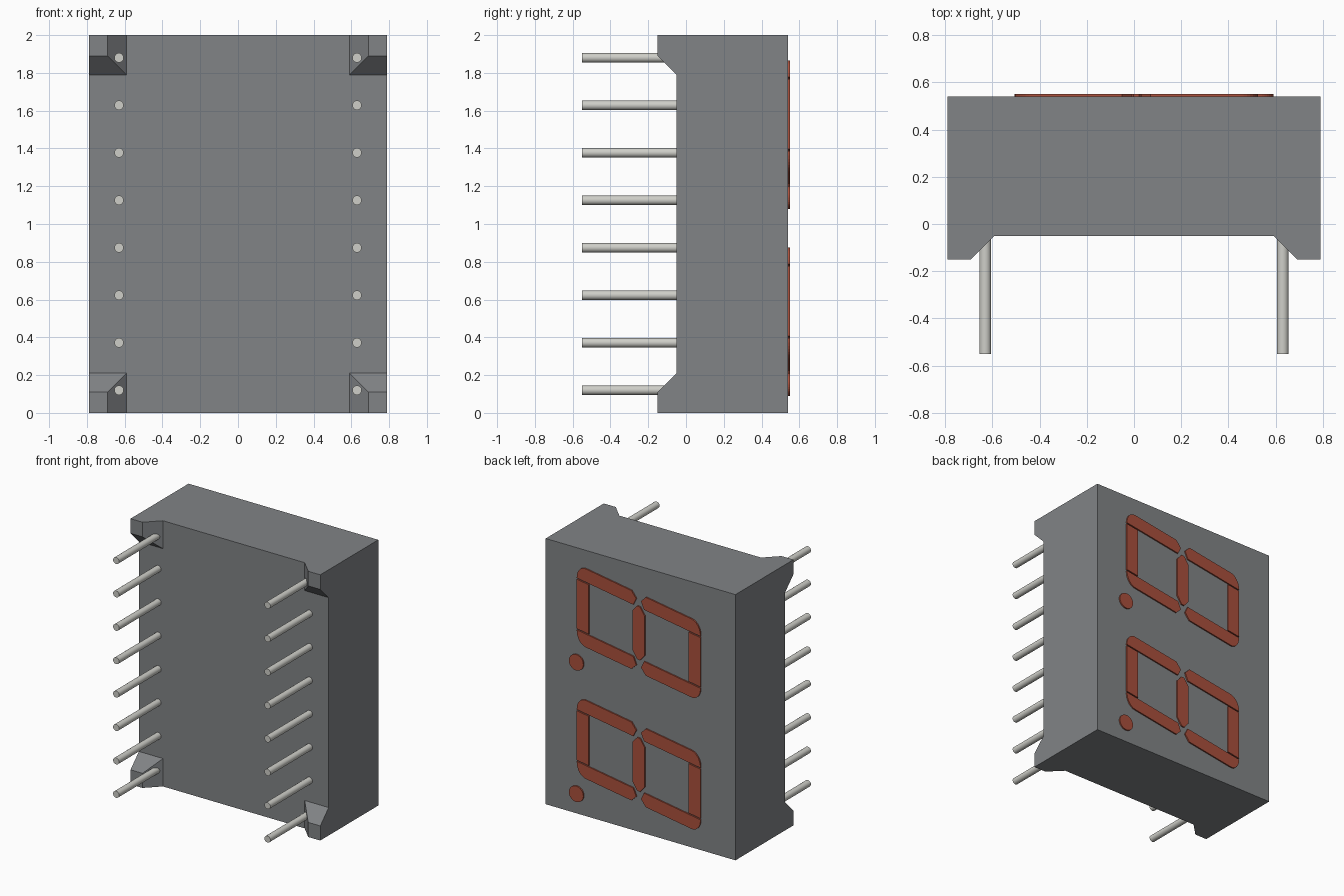
import bpy, bmesh
from math import sin, cos, pi, radians

if "Cube" in bpy.data.objects:
    bpy.data.objects.remove(bpy.data.objects["Cube"])


def material(name, rgb):
    m = bpy.data.materials.new(name)
    m.diffuse_color = (*rgb, 1)
    m.use_nodes = True
    m.node_tree.nodes["Principled BSDF"].inputs["Base Color"].default_value = m.diffuse_color
    return m


GREY = material("housing_grey", (0.22, 0.23, 0.24))
METAL = material("pin_metal", (0.62, 0.62, 0.58))
RED = material("segment_red", (0.40, 0.08, 0.045))


def finish(bm, name, mat):
    bmesh.ops.recalc_face_normals(bm, faces=bm.faces[:])
    me = bpy.data.meshes.new(name)
    bm.to_mesh(me)
    bm.free()
    ob = bpy.data.objects.new(name, me)
    bpy.context.collection.objects.link(ob)
    me.materials.append(mat)
    return ob


# Housing: box whose four rear corners are extruded into tapered feet
W, REAR, FACE, H, FOOT, TAPER = 0.79, -0.05, 0.54, 2.0, 0.20, 0.10
bm = bmesh.new()
bmesh.ops.create_cube(bm, size=1)
for v in bm.verts:
    v.co = (v.co.x * 2 * W, REAR if v.co.y < 0 else FACE, (v.co.z + 0.5) * H)
for co, no in (((W - FOOT, 0, 0), (1, 0, 0)), ((FOOT - W, 0, 0), (1, 0, 0)),
               ((0, 0, FOOT + 0.01), (0, 0, 1)), ((0, 0, H - FOOT - 0.01), (0, 0, 1))):
    bmesh.ops.bisect_plane(bm, geom=bm.verts[:] + bm.edges[:] + bm.faces[:],
                           plane_co=co, plane_no=no)
corners = []
for f in bm.faces:
    c = f.calc_center_median()
    if abs(c.y - REAR) < 1e-4 and abs(c.x) > 0.6 and abs(c.z - 1) > 0.8:
        corners.append(f)
for f in bmesh.ops.extrude_discrete_faces(bm, faces=corners)["faces"]:
    for v in f.verts:
        x, y, z = v.co
        if abs(x) < W - 0.01:
            x += TAPER if x > 0 else -TAPER
        if 0.01 < z < H - 0.01:
            z += TAPER if z > 1 else -TAPER
        v.co = (x, REAR - 0.10, z)
bmesh.ops.dissolve_limit(bm, angle_limit=radians(1), verts=bm.verts[:], edges=bm.edges[:])
finish(bm, "housing", GREY)

# Two rows of eight round pins
for side, label in ((-1, "left"), (1, "right")):
    for i in range(8):
        bpy.ops.mesh.primitive_cylinder_add(
            vertices=24, radius=0.025, depth=0.51,
            location=(side * 0.63, -0.295, 0.12 + i * 1.76 / 7), rotation=(pi / 2, 0, 0))
        pin = bpy.context.object
        pin.name = f"{label}_pin_{i + 1}"
        pin.data.materials.append(METAL)
        bpy.ops.object.shade_smooth_by_angle(angle=radians(40))


def plate(name, points):
    """Thin raised plate on the display face from an (x, z) outline."""
    bm = bmesh.new()
    f = bm.faces.new([bm.verts.new((x, FACE - 0.005, z)) for x, z in points])
    top = bmesh.ops.extrude_face_region(bm, geom=[f])["geom"]
    for v in top:
        if isinstance(v, bmesh.types.BMVert):
            v.co.y = FACE + 0.01
    return finish(bm, name, RED)


# Segment outlines: u runs along the digit (x), t across it (z)
U, T, MID, SLANT = 0.515, 0.295, 0.01, 0.16
arm = [(U - 0.075 * (1 - sin(a)), T - 0.095 * (1 - cos(a)))
       for a in [pi / 2 * i / 8 for i in range(9)]]
arm += [(U, 0.195), (0.045, 0.195), (0.02, 0.25), (0.06, T)]
end_bar = [(U, 0.186), (U, -0.186), (U - 0.10, -0.186), (U - 0.10, 0.186)]
middle = [(0.012, 0.2), (0.05, 0.15), (0.05, -0.15), (0.012, -0.2),
          (-0.012, -0.2), (-0.05, -0.15), (-0.05, 0.15), (-0.012, 0.2)]

# Two slanted digits lying sideways, each with its decimal dot
for n, zc in (("upper", 1.50), ("lower", 0.51)):
    def segment(name, pts, su=1, st=1):
        plate(f"{n}_digit_{name}",
              [(MID + su * u, zc + st * t + SLANT * su * u) for u, t in pts])
    for su, a in ((1, "base"), (-1, "head")):
        segment(f"{a}_bar", end_bar, su)
        for st, b in ((1, "top"), (-1, "bottom")):
            segment(f"{a}_{b}_arm", arm, su, st)
    segment("middle_bar", middle)
    plate(f"{n}_decimal_dot", [(0.53 + 0.06 * cos(k * pi / 16), zc - 0.36 + 0.06 * sin(k * pi / 16))
                               for k in range(32)])
